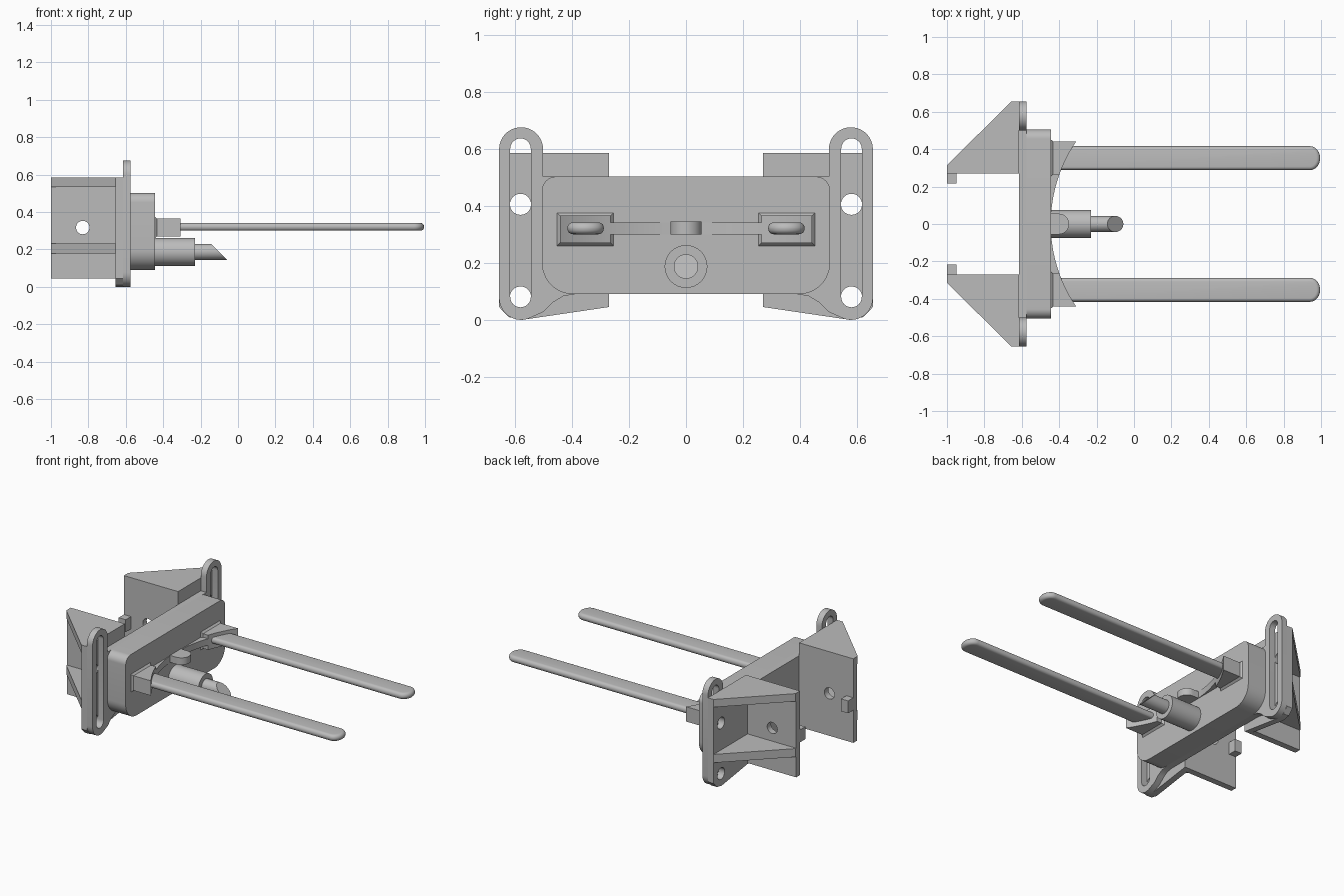
import bpy, bmesh, math
from mathutils import Matrix

cube = bpy.data.objects.get("Cube")
if cube:
    bpy.data.objects.remove(cube, do_unlink=True)

grey = bpy.data.materials.new("plain_grey")
grey.use_nodes = True
grey.diffuse_color = (0.5, 0.5, 0.5, 1)
grey.node_tree.nodes["Principled BSDF"].inputs["Base Color"].default_value = grey.diffuse_color

# Local outline plane to world: x -> (y, z), y -> (z, x), z -> (x, y)
AXES = {"x": Matrix(((0, 0, 1), (1, 0, 0), (0, 1, 0))),
        "y": Matrix(((0, 1, 0), (0, 0, 1), (1, 0, 0))),
        "z": Matrix.Identity(3)}


def arc(cx, cy, r, start, end, n=12, ry=None):
    angles = [math.radians(start + (end - start) * i / n) for i in range(n + 1)]
    return [(cx + r * math.cos(a), cy + (ry or r) * math.sin(a)) for a in angles]


def circle(cx, cy, r):
    return arc(cx, cy, r, 0, 360, 32)[:-1]


def mirrored(half):
    return half + [(-a, b) for a, b in reversed(half)]


def finish(name, bm):
    bmesh.ops.remove_doubles(bm, verts=bm.verts, dist=0.0002)
    bmesh.ops.recalc_face_normals(bm, faces=bm.faces)
    mesh = bpy.data.meshes.new(name)
    bm.to_mesh(mesh)
    bm.free()
    mesh.materials.append(grey)
    obj = bpy.data.objects.new(name, mesh)
    bpy.context.collection.objects.link(obj)
    bpy.ops.object.select_all(action="DESELECT")
    bpy.context.view_layer.objects.active = obj
    obj.select_set(True)
    bpy.ops.object.shade_smooth_by_angle(angle=math.radians(32))
    return obj


def panel(name, axis, lo, hi, *loops, bevel=0):
    """Extrude an outline, with any further loops as holes, along an axis."""
    curve = bpy.data.curves.new(name + "_outline", "CURVE")
    curve.dimensions = "2D"
    curve.fill_mode = "BOTH"
    curve.extrude = (hi - lo) / 2 - bevel
    curve.bevel_depth = bevel
    curve.bevel_resolution = 4
    curve.offset = -bevel
    for loop in loops:
        spline = curve.splines.new("POLY")
        spline.points.add(len(loop) - 1)
        for point, (a, b) in zip(spline.points, loop):
            point.co = (a, b, 0, 1)
        spline.use_cyclic_u = True
    temp = bpy.data.objects.new(name + "_outline", curve)
    bpy.context.collection.objects.link(temp)
    deps = bpy.context.evaluated_depsgraph_get()
    mesh = bpy.data.meshes.new_from_object(temp.evaluated_get(deps))
    bm = bmesh.new()
    bm.from_mesh(mesh)
    bpy.data.objects.remove(temp)
    bpy.data.curves.remove(curve)
    bpy.data.meshes.remove(mesh)
    bm.transform(Matrix.Translation(((0, 0, (lo + hi) / 2))))
    bm.transform(AXES[axis].to_4x4())
    return finish(name, bm)


def box_loop(a0, a1, b0, b1):
    return [(a0, b0), (a1, b0), (a1, b1), (a0, b1)]


# Mounting plate with two slotted ears
half_plate = ([(0.39, 0.09), (0.43, 0.083), (0.465, 0.062), (0.5, 0.028)]
              + arc(0.578, 0.077, 0.077, -120, 0)
              + arc(0.578, 0.598, 0.077, 0, 180, 20) + [(0.501, 0.502)])
slots = [arc(s * 0.58, 0.6, 0.036, 0, 180) + arc(s * 0.58, 0.08, 0.036, 180, 360)
         for s in (1, -1)]
panel("mounting_plate", "x", -0.615, -0.575, mirrored(half_plate), *slots)

# Main body block with rounded corners
half_body = arc(0.395, 0.2, 0.11, -90, 0) + arc(0.455, 0.452, 0.05, 0, 90)
panel("main_body", "x", -0.58, -0.445, mirrored(half_body))

# Curved web, following a wide arc between the rod sockets
ARC_X, ARC_R = 0.339, 0.784


def web_edge(y0, y1, n=16):
    ys = [y0 + (y1 - y0) * i / n for i in range(n + 1)]
    return [(ARC_X - math.sqrt(ARC_R ** 2 - y * y), y) for y in ys]


panel("curved_web", "z", 0.3, 0.342,
      [(-0.47, -0.28)] + web_edge(-0.28, 0.28, 32) + [(-0.47, 0.28)])

# Upright boss in the middle of the web
panel("centre_boss", "z", 0.3, 0.345,
      [(-0.46, -0.055)] + arc(-0.402, 0, 0.055, -90, 90, 20) + [(-0.46, 0.055)])

# Lower stepped pin with a slanted tip
panel("pin_collar", "x", -0.46, -0.23, circle(0, 0.187, 0.075))
pin = panel("slanted_pin", "x", -0.25, -0.1, circle(0, 0.187, 0.043))
for v in pin.data.vertices:
    if v.co.x > -0.15:
        v.co.x -= v.co.z - 0.187

for side, s in (("front", -1), ("rear", 1)):
    def flip(loop):
        return [(a, s * b) for a, b in loop]

    def flip_first(loop):
        return [(s * a, b) for a, b in loop]

    # Rod socket, its flared root and the web flare
    panel(side + "_rod_socket", "z", 0.27, 0.365,
          flip([(-0.46, 0.265)] + web_edge(0.265, 0.442) + [(-0.46, 0.442)]))
    bm = bmesh.new()
    bmesh.ops.create_cube(bm, size=1)
    for v in bm.verts:
        grow = 0.012 if v.co.x < 0 else 0
        v.co = (-0.447 if v.co.x < 0 else -0.433,
                s * 0.3535 + v.co.y * (0.177 + 2 * grow),
                0.3175 + v.co.z * (0.095 + 2 * grow))
    finish(side + "_socket_root", bm)

    # Long flat rod with rounded edges and tip
    yc = s * 0.352
    panel(side + "_rod", "z", 0.3, 0.342,
          [(-0.44, yc - 0.064)] + arc(0.941, yc, 0.054, -90, 90, 20, 0.064)
          + [(-0.44, yc + 0.064)], bevel=0.02)

    # Bracket flange behind the plate
    panel(side + "_bracket_flange", "x", -0.655, -0.615,
          flip_first([(0.27, 0.045), (0.575, 0), (0.622, 0.01), (0.655, 0.045),
                      (0.655, 0.585), (0.27, 0.585)]),
          circle(s * 0.58, 0.405, 0.037), circle(s * 0.58, 0.08, 0.037))

    # Bracket side wall with a bolt hole
    wall = sorted((s * 0.27, s * 0.31))
    panel(side + "_bracket_wall", "y", *wall,
          box_loop(0.045, 0.585, -1, -0.62), circle(0.317, -0.83, 0.036))

    # Two triangular gussets
    gusset = flip([(-1, 0.275), (-1, 0.315), (-0.655, 0.655), (-0.64, 0.655), (-0.64, 0.275)])
    panel(side + "_top_gusset", "z", 0.535, 0.585, gusset)
    panel(side + "_middle_gusset", "z", 0.178, 0.232, gusset)

    # Small stop on the inner face of the wall
    tab = sorted((s * 0.217, s * 0.275))
    panel(side + "_stop_tab", "y", *tab, box_loop(0.255, 0.335, -1, -0.95))
